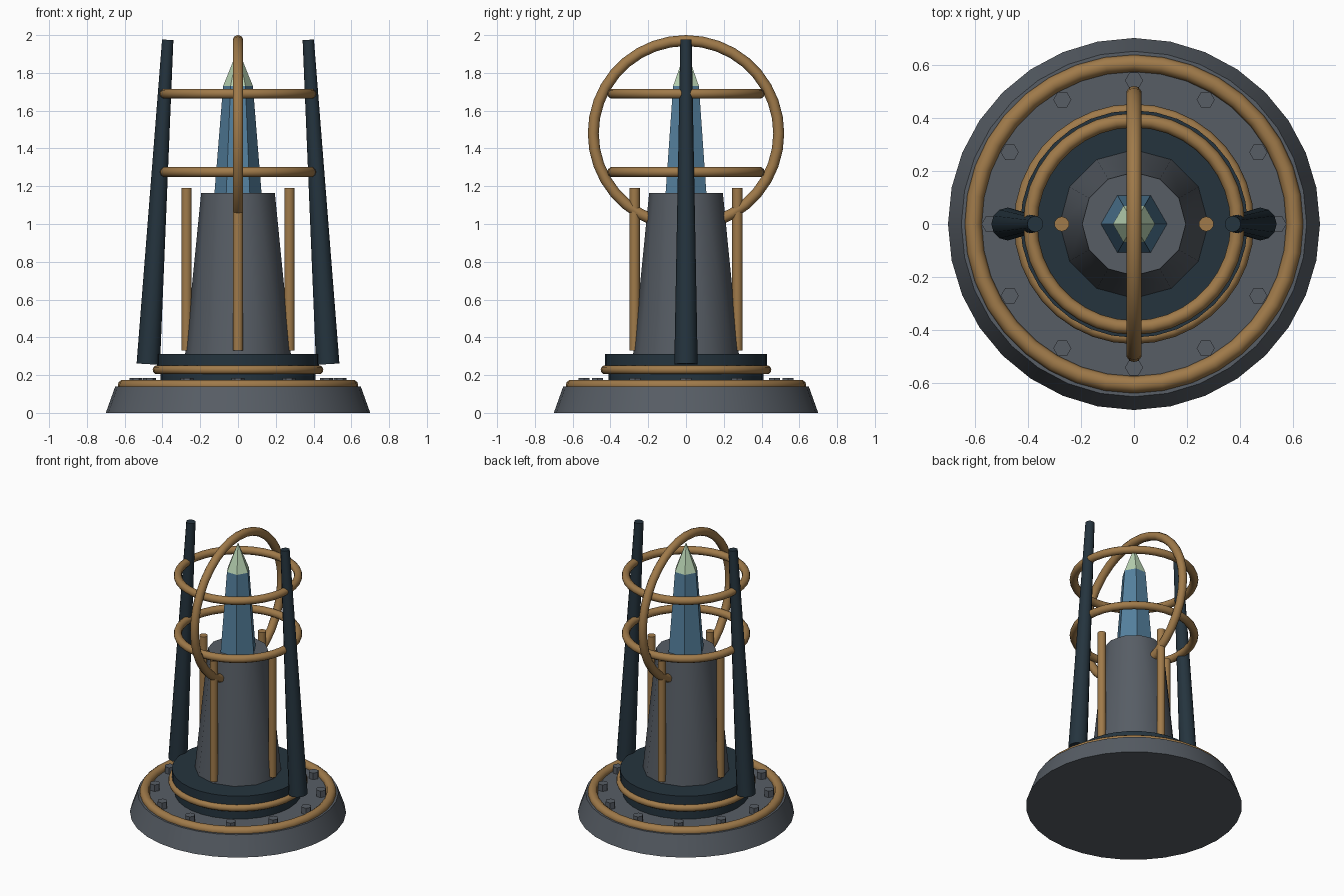
import bpy
import math
from mathutils import Vector

if "Cube" in bpy.data.objects:
    bpy.data.objects.remove(bpy.data.objects["Cube"], do_unlink=True)


def make_material(name, rgb):
    mat = bpy.data.materials.new(name)
    mat.use_nodes = True
    mat.diffuse_color = (*rgb, 1)
    for node in mat.node_tree.nodes:
        if node.type == "BSDF_PRINCIPLED":
            node.inputs["Base Color"].default_value = (*rgb, 1)
    return mat


steel = make_material("steel_grey", (0.095, 0.11, 0.13))
dark = make_material("dark_blue_metal", (0.018, 0.034, 0.048))
brass = make_material("brass", (0.35, 0.195, 0.068))
blue = make_material("crystal_blue", (0.089, 0.216, 0.34))
green = make_material("pale_green", (0.48, 0.65, 0.45))


def finish(name, mat, smooth):
    obj = bpy.context.object
    obj.name = name
    obj.data.materials.append(mat)
    if smooth:
        bpy.ops.object.shade_smooth_by_angle(angle=math.radians(40))
    return obj


def taper(name, mat, start, end, r1, r2, sides=32, smooth=True, spin=0):
    """Tapered solid running from start to end."""
    a, b = Vector(start), Vector(end)
    axis = b - a
    rot = axis.to_track_quat("Z", "Y").to_euler() if abs(axis.x) > 0.001 else (0, 0, spin)
    bpy.ops.mesh.primitive_cone_add(vertices=sides, radius1=r1, radius2=r2,
                                    depth=axis.length, location=(a + b) / 2, rotation=rot)
    return finish(name, mat, smooth)


def ring(name, z, major, minor, rot=(0, 0, 0)):
    bpy.ops.mesh.primitive_torus_add(major_segments=36, minor_segments=10, major_radius=major,
                                     minor_radius=minor, location=(0, 0, z), rotation=rot)
    return finish(name, brass, True)


# Base with trim ring and bolts
taper("base", steel, (0, 0, 0), (0, 0, 0.14), 0.70, 0.65)
ring("base_trim", 0.145, 0.605, 0.032)
for i in range(12):
    a = math.tau * i / 12
    x, y = 0.54 * math.cos(a), 0.54 * math.sin(a)
    taper("bolt", steel, (x, y, 0.13), (x, y, 0.186), 0.034, 0.034, 6, False, math.pi / 2)

# Stepped plinth
taper("plinth_lower", dark, (0, 0, 0.13), (0, 0, 0.25), 0.41, 0.41)
taper("plinth_upper", dark, (0, 0, 0.25), (0, 0, 0.312), 0.428, 0.428)
ring("plinth_trim", 0.228, 0.428, 0.024)

# Column and the four rods around it
taper("column", steel, (0, 0, 0.31), (0, 0, 1.165), 0.28, 0.195, 12)
for i in range(4):
    a = math.pi / 2 * i
    x, y = 0.272 * math.cos(a), 0.272 * math.sin(a)
    taper("rod", brass, (x, y, 0.33), (x, y, 1.19), 0.028, 0.028, 10)

# Six-sided spire with pointed tip
taper("spire", blue, (0, 0, 1.16), (0, 0, 1.73), 0.125, 0.079, 6, False, math.pi / 2)
taper("spire_tip", green, (0, 0, 1.73), (0, 0, 1.925), 0.079, 0, 6, False, math.pi / 2)

# Leaning side pylons
for side, label in ((1, "left"), (-1, "right")):
    taper(label + "_pylon", dark, (side * 0.475, 0, 0.258), (side * 0.372, 0, 1.975),
          0.062, 0.03, 12)

# Cage hoops
ring("lower_hoop", 1.275, 0.39, 0.027)
ring("upper_hoop", 1.69, 0.39, 0.027)
ring("upright_hoop", 1.48, 0.491, 0.029, (0, math.pi / 2, 0))
